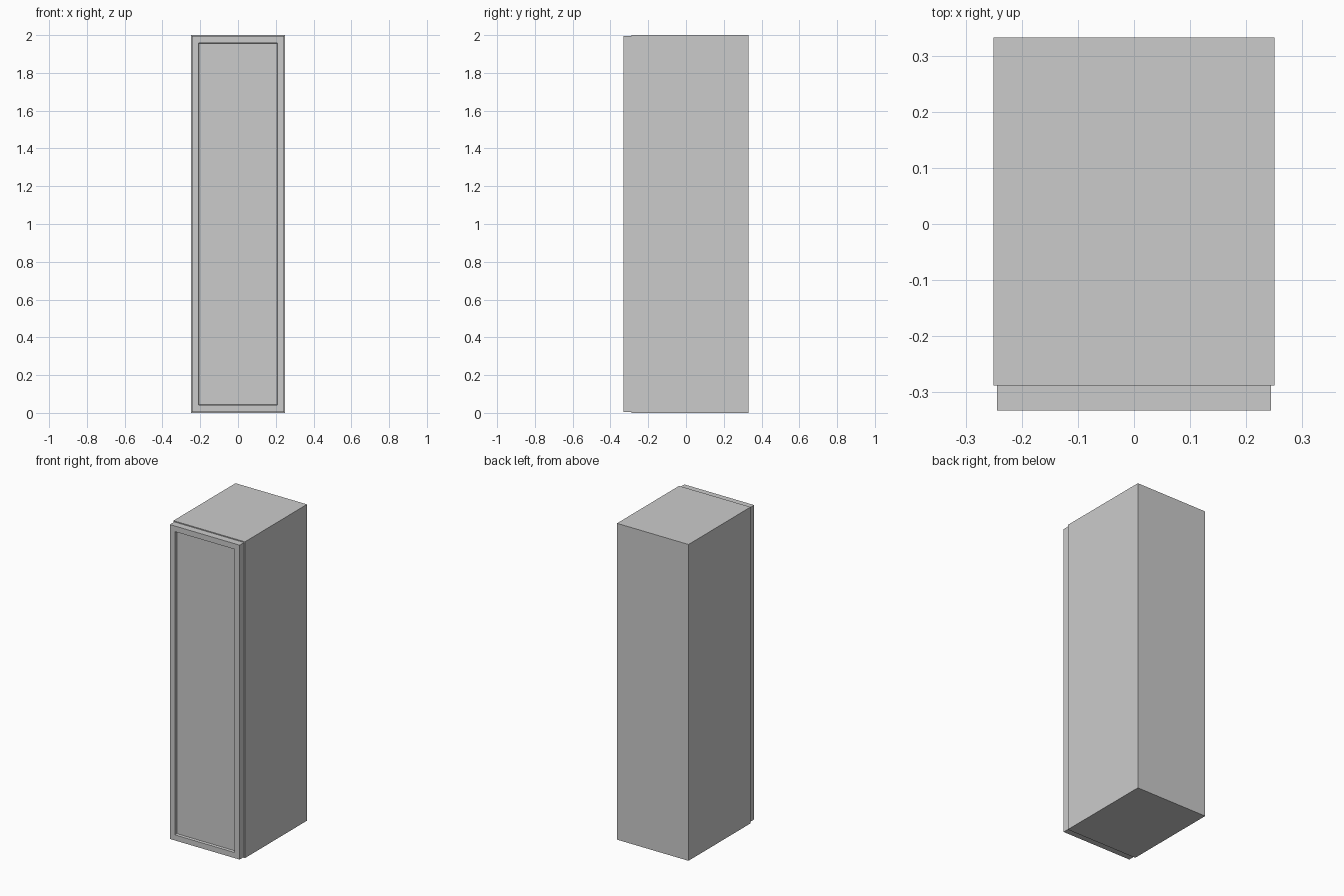
import bpy, bmesh

if "Cube" in bpy.data.objects:
    bpy.data.objects.remove(bpy.data.objects["Cube"])

def box(name, lo, hi):
    """Axis-aligned box object from its two corners."""
    bm = bmesh.new()
    bmesh.ops.create_cube(bm, size=1)
    for v in bm.verts:
        v.co = [(a + b) / 2 + c * (b - a) for a, b, c in zip(lo, hi, v.co)]
    mesh = bpy.data.meshes.new(name)
    bm.to_mesh(mesh)
    bm.free()
    ob = bpy.data.objects.new(name, mesh)
    bpy.context.collection.objects.link(ob)
    return ob

W, T, H = 0.25, 0.04, 2.0          # half width, board thickness, height
BACK, FRONT, DOOR = 0.332, -0.288, -0.332
INNER = W - T

# Side boards
for side, s in (("left", -1), ("right", 1)):
    x0, x1 = sorted((s * INNER, s * W))
    box(side + "_side_panel", (x0, FRONT, 0), (x1, BACK, H))

# Boards fitted between the sides
box("bottom_panel", (-INNER, FRONT, 0), (INNER, BACK, T))
box("top_panel", (-INNER, FRONT, H - T), (INNER, BACK, H))
box("back_panel", (-INNER, BACK - 0.02, T), (INNER, BACK, H - T))

# Door with a recessed centre panel
door = box("door", (-0.244, DOOR, 0.006), (0.244, FRONT, 1.994))
bm = bmesh.new()
bm.from_mesh(door.data)
bm.normal_update()
face = min(bm.faces, key=lambda f: f.calc_center_median().y)
bmesh.ops.inset_region(bm, faces=[face], thickness=0.05)
bmesh.ops.inset_region(bm, faces=[face], thickness=0.004, depth=-0.015)
bm.to_mesh(door.data)
bm.free()
